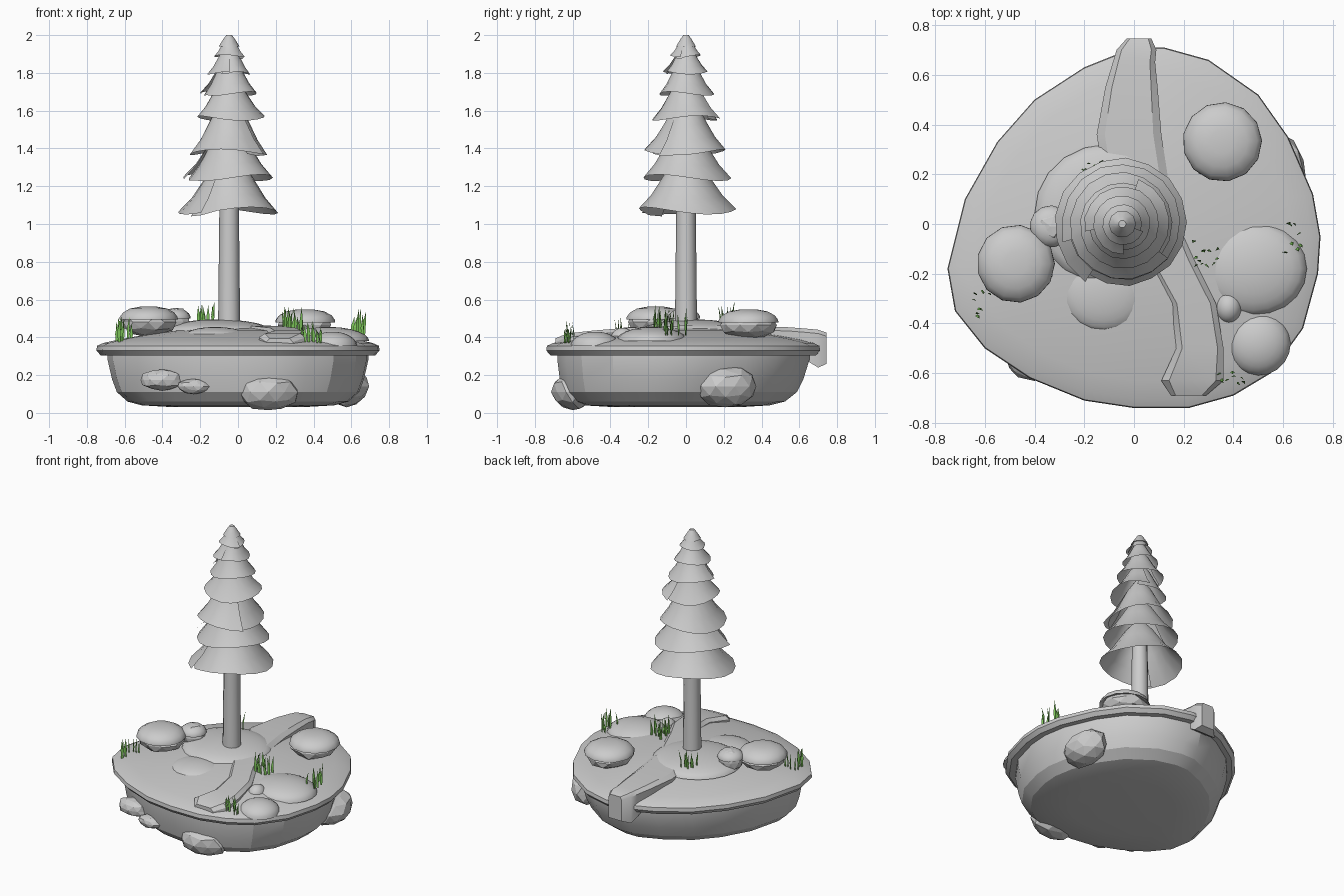
import bpy, math, random
from mathutils import Vector

if "Cube" in bpy.data.objects:
    bpy.data.objects.remove(bpy.data.objects["Cube"])
random.seed(4)


def make(name, verts, faces, smooth=None, mat=None):
    me = bpy.data.meshes.new(name)
    me.from_pydata(verts, [], faces)
    me.update()
    ob = bpy.data.objects.new(name, me)
    bpy.context.collection.objects.link(ob)
    if mat:
        me.materials.append(mat)
    if smooth:
        bpy.ops.object.select_all(action='DESELECT')
        ob.select_set(True)
        bpy.context.view_layer.objects.active = ob
        bpy.ops.object.shade_smooth_by_angle(angle=math.radians(smooth))
    return ob


def loft(name, rings, smooth=None):
    """Skin equal-length closed rings, capped at both ends."""
    n = len(rings[0])
    verts = [v for r in rings for v in r]
    faces = [(k*n+i, k*n+(i+1) % n, (k+1)*n+(i+1) % n, (k+1)*n+i)
             for k in range(len(rings)-1) for i in range(n)]
    faces += [tuple(reversed(range(n))), tuple(range((len(rings)-1)*n, len(rings)*n))]
    return make(name, verts, faces, smooth)


def circle(x, y, z, r, n, turn=0.0, ry=None):
    return [(x+r*math.cos(turn+math.tau*i/n), y+(ry or r)*math.sin(turn+math.tau*i/n), z)
            for i in range(n)]


# island outline, counter-clockwise from the right
outline = [(.75, -.05), (.72, .12), (.62, .35), (.5, .52), (.3, .66), (.12, .71), (0, .71),
           (-.2, .63), (-.4, .5), (-.55, .33), (-.68, .1), (-.75, -.18), (-.72, -.35),
           (-.6, -.5), (-.42, -.62), (-.2, -.71), (0, -.74), (.22, -.74), (.4, -.69),
           (.55, -.6), (.68, -.42), (.74, -.2)]


def island(levels):
    return [[(x*s, y*s+dy, z) for x, y in outline] for s, z, dy in levels]


loft("rock_base", island([(.45, .03, -.04), (.68, .04, -.04), (.78, .06, -.03), (.855, .11, -.02),
                          (.89, .18, -.01), (.92, .28, 0), (.92, .32, 0)]), 20)
loft("grass_slab", island([(.9, .305, 0), (.97, .305, 0), (1, .33, 0), (.995, .355, 0), (.95, .37, 0),
                           (.85, .387, 0), (.7, .408, 0), (.45, .435, 0), (.2, .45, 0)]), 30)

# path: x, y, half width, top z, bottom z
path = [(.02, .745, .05, .425, .26), (.01, .70, .08, .44, .24), (0, .65, .085, .445, .27),
        (-.01, .55, .105, .453, .36), (-.02, .36, .13, .46, .38), (.02, .1, .13, .463, .38),
        (.15, -.15, .095, .46, .38), (.24, -.32, .09, .45, .37), (.265, -.5, .095, .435, .36),
        (.235, -.63, .125, .42, .35), (.22, -.69, .07, .395, .35)]
loft("path", [[(x-w, y, b), (x-w, y, t-.02), (x-.75*w, y, t), (x+.75*w, y, t), (x+w, y, t-.02), (x+w, y, b)]
              for x, y, w, t, b in path], 30)

# soft mounds
for i, (x, y, rx, ry, z0, z1) in enumerate([(-.11, .04, .29, .28, .43, .495), (-.12, -.27, .175, .165, .40, .455),
                                          (.48, -.18, .215, .19, .38, .455), (.5, -.48, .13, .13, .355, .43),
                                          (.38, -.335, .055, .065, .39, .45)]):
    loft(f"mound_{i+1}", [circle(x, y, z0+(z1-z0)*math.sin(a), rx*math.cos(a), 20, 0, ry*math.cos(a))
                          for a in (0, .25, .5, .75, 1.0, 1.25, 1.45)], 40)


def rock(name, x, y, z, rx, ry, rz):
    bpy.ops.mesh.primitive_ico_sphere_add(subdivisions=2, radius=1)
    ob = bpy.context.object
    ob.name = name
    for v in ob.data.vertices:
        c = v.co * random.uniform(.92, 1.06)
        v.co = Vector((x+c.x*rx, y+c.y*ry, z+c.z*rz))


# rocks embedded in the base
rock("side_rock_front", .16, -.60, .11, .16, .11, .1)
rock("side_rock_right", .575, .21, .14, .12, .165, .11)
rock("side_rock_left", -.4, -.56, .175, .115, .07, .06)
rock("side_rock_small", -.235, -.62, .14, .085, .05, .04)

# mossy rocks: faceted body with an overhanging cap
for i, (x, y, r, z) in enumerate([(-.475, -.16, .157, .5), (.355, .33, .16, .485), (-.335, -.01, .085, .505)]):
    rock(f"top_rock_{i+1}", x, y, z-.02, r*.95, r*.95, .075)
    h = .062 if r > .1 else .045
    loft(f"moss_cap_{i+1}", [circle(x, y, z+h*k, r*s, 13, i) for s, k in
                             ((.9, .05), (1, -.1), (.99, .12), (.88, .5), (.64, .84), (.3, 1))], 30)

# tree trunk
loft("trunk", [circle(-.047, 0, z, r, 12) for z, r in
               ((.43, .062), (.5, .058), (1.06, .052), (1.5, .04), (1.9, .015))], 40)


def tier(name, z0, z1, r, turn, n=18):
    """Open flared skirt that overlaps itself with one torn flap."""
    verts, faces, m = [], [], 5
    for i in range(n+1):
        t = i/n
        a = turn + t*math.radians(385)
        grow = .9 + .14*t + random.uniform(-.012, .012)
        dz = .02*math.sin(a*2+turn) * (r/.27)
        for u, s in ((0, .12), (.25, .36), (.5, .54), (.75, .73), (1, 1)):
            rad = r*s*(1+(grow-1)*u)
            z = z1+(z0-z1)*u + dz*u*u - (.01 if t < .1 else 0)*u
            verts.append((-.045+rad*math.cos(a), rad*math.sin(a), z))
    for i in range(n):
        for k in range(m-1):
            faces.append((i*m+k, i*m+k+1, (i+1)*m+k+1, (i+1)*m+k))
    make(name, verts, faces, 35)


# foliage
for i, (z0, z1, r, turn) in enumerate([(1.07, 1.37, .268, 3.7), (1.245, 1.53, .24, 3.0), (1.38, 1.67, .217, 5.2),
                                       (1.56, 1.79, .183, .8), (1.69, 1.89, .15, 2.9), (1.80, 1.95, .117, 4.3),
                                       (1.89, 1.995, .083, 5.5)]):
    tier(f"foliage_{i+1}", z0, z1, r, turn)
loft("tree_tip", [circle(-.047, 0, z, r, 10) for z, r in ((1.94, .055), (1.98, .03), (2.0, .015))], 40)

# grass tufts
green = bpy.data.materials.new("grass_green")
green.diffuse_color = (.2, .55, .1, 1)
green.use_nodes = True
green.node_tree.nodes["Principled BSDF"].inputs["Base Color"].default_value = green.diffuse_color
for j, (x, y, z, h, sx, sy, n) in enumerate([(.29, -.12, .41, .17, .06, .05, 12), (.63, -.06, .41, .15, .04, .06, 9),
                                           (.39, -.62, .37, .12, .05, .03, 9), (-.62, -.32, .375, .14, .06, .05, 9),
                                           (-.17, .22, .46, .14, .04, .04, 8)]):
    verts, faces = [], []
    for _ in range(n):
        px, py = x+random.uniform(-sx, sx), y+random.uniform(-sy, sy)
        a, hh, w = random.uniform(-.7, .7), h*random.uniform(.55, 1), .009
        c, s = math.cos(a)*w, math.sin(a)*w
        lx, ly = random.uniform(-.012, .012), random.uniform(-.012, .012)
        b = len(verts)
        verts += [(px-.6*c, py-.6*s, z), (px+.6*c, py+.6*s, z), (px-c, py-s, z+hh*.45),
                  (px+c, py+s, z+hh*.45), (px+lx, py+ly, z+hh), (px, py+.006, z+hh*.4)]
        faces += [(b, b+1, b+3, b+2), (b+2, b+3, b+4), (b+1, b, b+5), (b+3, b+5, b+4),
                  (b+5, b+2, b+4), (b+1, b+5, b+3), (b, b+2, b+5)]
    make(f"grass_tuft_{j+1}", verts, faces, None, green)
